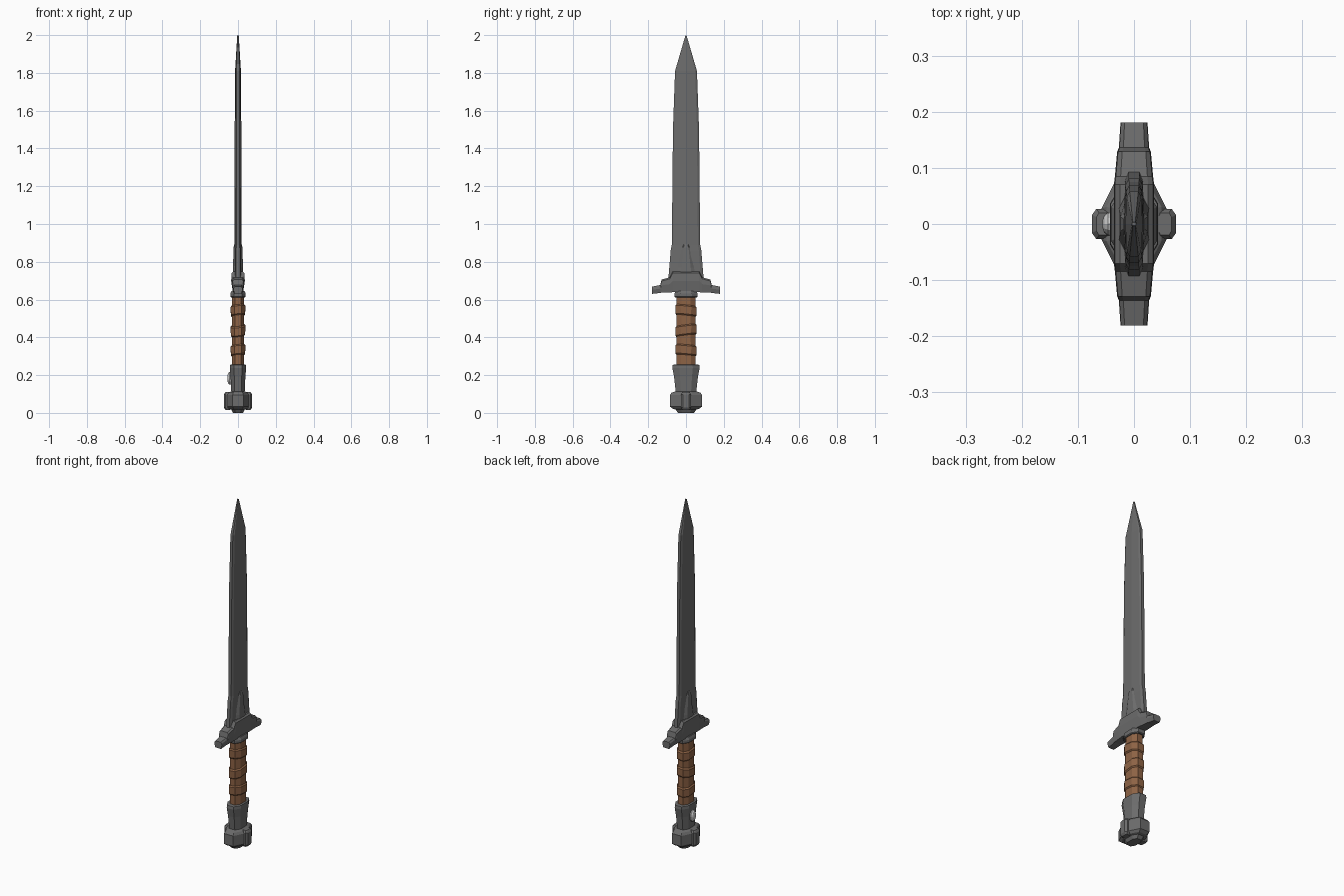
import bpy, bmesh, math

if "Cube" in bpy.data.objects:
    bpy.data.objects.remove(bpy.data.objects["Cube"])


def material(name, rgb):
    m = bpy.data.materials.new(name)
    m.diffuse_color = (*rgb, 1)
    m.use_nodes = True
    m.node_tree.nodes["Principled BSDF"].inputs["Base Color"].default_value = m.diffuse_color
    return m


steel = material("dark steel", (0.15, 0.15, 0.15))
leather = material("brown leather", (0.27, 0.125, 0.06))
silver = material("pale stone", (0.6, 0.6, 0.6))


def loft(name, rings, mat, bevel=0.0):
    """Skin a list of equally sized point rings and cap both ends."""
    bm = bmesh.new()
    rows = [[bm.verts.new(p) for p in r] for r in rings]
    n = len(rows[0])
    for a, b in zip(rows, rows[1:]):
        for i in range(n):
            j = (i + 1) % n
            bm.faces.new((a[i], a[j], b[j], b[i]))
    bm.faces.new(rows[0][::-1])
    bm.faces.new(rows[-1])
    bmesh.ops.recalc_face_normals(bm, faces=bm.faces)
    me = bpy.data.meshes.new(name)
    bm.to_mesh(me)
    bm.free()
    me.materials.append(mat)
    ob = bpy.data.objects.new(name, me)
    bpy.context.collection.objects.link(ob)
    if bevel:
        mod = ob.modifiers.new("bevel", "BEVEL")
        mod.width, mod.segments = bevel, 1
    return ob


def octagon(z, hx, hy, cx=0.5, cy=0.5, tilt=0.0, roll=0.0):
    """Chamfered rectangle; cx, cy give the length of the straight sides."""
    pts = [(1, cy), (cx, 1), (-cx, 1), (-1, cy), (-1, -cy), (-cx, -1), (cx, -1), (1, -cy)]
    return [(x * hx, y * hy, z + tilt * y * hy + roll * x * hx) for x, y in pts]


# Blade: blunt edge, narrow bevel, central ridge
def blade_ring(z, w, t):
    half = [(0.5 * t, w), (0.82 * t, 0.84 * w), (t, 0), (0.82 * t, -0.84 * w), (0.5 * t, -w)]
    return [(x, y, z) for x, y in half] + [(-x, y, z) for x, y in half[::-1]]


loft("blade", [blade_ring(*r) for r in (
    (0.68, 0.096, 0.019), (0.74, 0.091, 0.019), (0.86, 0.081, 0.019), (0.89, 0.075, 0.018),
    (1.5, 0.069, 0.0175), (1.81, 0.058, 0.0155), (1.998, 0.003, 0.004))], steel)

# Tapered reinforcement at the foot of the blade
loft("blade_root", [octagon(0.70, 0.029, 0.062), octagon(0.77, 0.026, 0.05),
                    octagon(0.875, 0.024, 0.026), octagon(0.895, 0.019, 0.018)], steel)


# Guard: sections along y as (y, bottom, top, half thickness)
def guard_ring(y, lo, hi, hx):
    mid = lo + 0.55 * (hi - lo)
    half = [(0.75 * hx, lo), (hx, mid), (0.95 * hx, hi - 0.008), (0.7 * hx, hi)]
    return [(x, y, z) for x, z in half] + [(-x, y, z) for x, z in half[::-1]]


side = [(0.181, 0.630, 0.668, 0.024), (0.136, 0.635, 0.677, 0.027), (0.129, 0.637, 0.706, 0.030),
        (0.085, 0.638, 0.718, 0.034), (0.070, 0.639, 0.748, 0.036)]
loft("guard", [guard_ring(*s) for s in side] +
     [guard_ring(-y, *s) for y, *s in side[::-1]], steel)

# Collar under the guard
loft("collar", [octagon(0.612, 0.037, 0.057), octagon(0.616, 0.041, 0.061),
                octagon(0.631, 0.041, 0.061), octagon(0.645, 0.035, 0.055)], steel)

# Grip core and slanted leather bands
loft("grip", [octagon(0.24, 0.033, 0.051), octagon(0.62, 0.033, 0.049)], leather)
for i, (z, tilt) in enumerate(((0.332, -0.08), (0.437, 0.12), (0.542, -0.10))):
    loft(f"grip_band_{i + 1}", [octagon(z + dz, 0.033 + g, 0.050 + g, tilt=tilt, roll=0.1)
         for dz, g in ((-0.028, 0), (-0.022, 0.005), (0.02, 0.006), (0.027, 0))], leather)

# Flared ferrule below the grip
loft("ferrule", [octagon(0.10, 0.035, 0.053), octagon(0.19, 0.039, 0.063),
                 octagon(0.238, 0.043, 0.072), octagon(0.254, 0.042, 0.070),
                 octagon(0.256, 0.037, 0.064)], steel)

# Pommel: faceted block with a boss on each broad side
loft("pommel", [octagon(0.0, 0.026, 0.042), octagon(0.018, 0.036, 0.055),
                octagon(0.022, 0.048, 0.070, 0.5, 0.4), octagon(0.034, 0.058, 0.086, 0.5, 0.32),
                octagon(0.094, 0.058, 0.086, 0.5, 0.32), octagon(0.107, 0.049, 0.076, 0.5, 0.4),
                octagon(0.114, 0.036, 0.055)], steel)
for s in (-1, 1):
    boss = loft("pommel_boss_" + ("left" if s < 0 else "right"),
                [[(s * (0.055 + p[0]), p[1], p[2]) for p in octagon(z, hx, hy, 0.6, 0.6)]
                 for z, hx, hy in ((0.016, 0.012, 0.02), (0.028, 0.02, 0.027),
                                   (0.098, 0.02, 0.027), (0.11, 0.012, 0.02))], steel)

# Oval stone set in the left face of the ferrule
rings = []
for x, k in ((-0.034, 1.0), (-0.046, 1.0), (-0.053, 0.75), (-0.056, 0.35)):
    rings.append([(x, 0.021 * k * math.cos(a), 0.183 + 0.034 * k * math.sin(a))
                  for a in (math.tau * i / 12 for i in range(12))])
stone = loft("stone", rings, silver)
